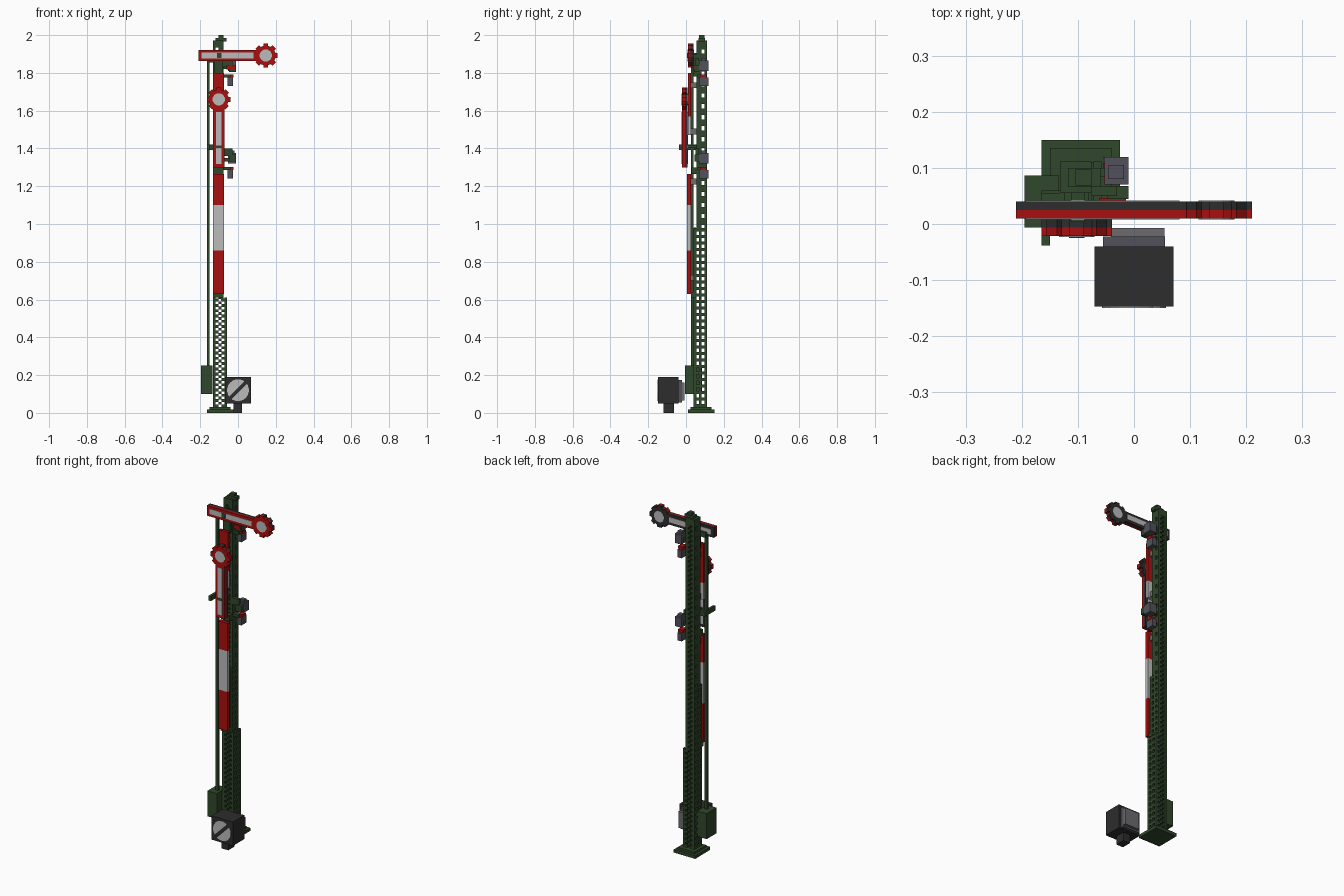
import bpy, bmesh, math
from mathutils import Matrix, Vector

cube = bpy.data.objects.get("Cube")
if cube:
    bpy.data.objects.remove(cube, do_unlink=True)


def material(name, rgb):
    m = bpy.data.materials.new(name)
    m.use_nodes = True
    m.diffuse_color = (*rgb, 1)
    m.node_tree.nodes["Principled BSDF"].inputs["Base Color"].default_value = (*rgb, 1)
    return m


GREEN = material("dark_green", (0.030, 0.063, 0.024))
RED = material("signal_red", (0.40, 0.005, 0.005))
WHITE = material("off_white", (0.50, 0.50, 0.50))
BLACK = material("charcoal", (0.026, 0.026, 0.027))
GREY = material("slate_grey", (0.085, 0.083, 0.105))
PALE = material("mid_grey", (0.15, 0.15, 0.16))


def add_box(bm, x0, x1, y0, y1, z0, z1, turn=None):
    """Axis-aligned box, optionally transformed afterwards."""
    mat = Matrix.Translation(((x0 + x1) / 2, (y0 + y1) / 2, (z0 + z1) / 2)) @ \
        Matrix.Diagonal((x1 - x0, y1 - y0, z1 - z0, 1))
    bmesh.ops.create_cube(bm, size=1, matrix=turn @ mat if turn else mat)


def add_disc(bm, x, z, r, y0, y1, sides=16):
    """Disc whose axis runs along y."""
    mat = Matrix.Translation((x, (y0 + y1) / 2, z)) @ Matrix.Rotation(math.pi / 2, 4, 'X') @ \
        Matrix.Rotation(math.pi / sides, 4, 'Z')
    bmesh.ops.create_cone(bm, cap_ends=True, segments=sides, radius1=r, radius2=r,
                          depth=y1 - y0, matrix=mat)


def finish(name, bm, mat):
    me = bpy.data.meshes.new(name)
    bm.to_mesh(me)
    bm.free()
    me.materials.append(mat)
    ob = bpy.data.objects.new(name, me)
    bpy.context.collection.objects.link(ob)
    return ob


def boxes(name, mat, *items):
    bm = bmesh.new()
    for it in items:
        add_box(bm, *it)
    return finish(name, bm, mat)


V = 0.014                       # lattice bar thickness
XL, XR_LOW, XR_UP = -0.132, -0.058, -0.076
Z_WIDE, Z_DEEP, Z_TOP = 0.61, 0.98, 1.965

# Base plate in two steps
boxes("base_plate", GREEN, (-0.165, -0.025, 0.01, 0.15, 0, 0.018),
      (-0.150, -0.040, 0.025, 0.135, 0.018, 0.03))

# Mast corner posts: the right pair steps inward, the front pair steps back
boxes("mast_posts", GREEN,
      *[(XL, XL + V, y, y + V, 0.03, top) for y, top in
        ((0.041, Z_DEEP), (0.069, Z_TOP), (0.097, Z_TOP))],
      *[(XR_LOW - V, XR_LOW, y, y + V, 0.03, Z_WIDE) for y in (0.041, 0.069, 0.097)],
      *[(XR_UP - V, XR_UP, y, y + V, Z_WIDE - V, top) for y, top in
        ((0.041, Z_DEEP), (0.069, Z_TOP), (0.097, Z_TOP))],
      (XL, XL + V, 0.055, 0.069, Z_DEEP, Z_TOP),
      (XR_UP - V, XR_UP, 0.055, 0.069, Z_DEEP, Z_TOP))

# Rungs on the two side faces
bm = bmesh.new()
z, step = 0.03, 0.0345
while z < Z_TOP - 0.02:
    deep = z < Z_DEEP
    xr = XR_LOW if z < Z_WIDE - 0.02 else XR_UP
    step = 0.0345 if deep else 0.058
    h = 0.016 if deep else 0.036
    for x in (XL, xr - V):
        add_box(bm, x, x + V, 0.083, 0.097, z, z + h)
        if deep:
            add_box(bm, x, x + V, 0.055, 0.069, z, z + h)
    z += step
finish("mast_side_rungs", bm, GREEN)

# Stepped cross bracing on the front and back faces
bm = bmesh.new()
row, z = 0, 0.03
while z < Z_TOP - V:
    wide = z < Z_WIDE - V
    x0, x1 = XL + V, (XR_LOW if wide else XR_UP) - V
    cols = 3 if wide else 2
    w = (x1 - x0) / cols
    for c in range(cols):
        if (c + row) % 2 == 0:
            for y in (0.041 if z < Z_DEEP else 0.055, 0.097):
                add_box(bm, x0 + c * w - 0.0005, x0 + (c + 1) * w + 0.0005,
                        y + 0.001, y + V - 0.001, z - 0.0005, z + V + 0.0005)
    row += 1
    z += V
finish("mast_cross_bracing", bm, GREEN)

# Stepped cap of the mast
boxes("mast_cap", GREEN, (XL, XR_UP, 0.055, 0.111, 1.935, 1.972),
      (-0.118, -0.060, 0.067, 0.100, 1.965, 1.986),
      (-0.104, -0.076, 0.069, 0.097, 1.986, 2.0))

# Striped board on the mast front
boxes("board_red", RED, (-0.132, -0.073, 0.006, 0.027, 0.63, 0.86),
      (-0.132, -0.073, 0.006, 0.027, 1.10, 1.265),
      (-0.132, -0.073, 0.010, 0.027, 1.57, 1.80))
boxes("board_white", WHITE, (-0.132, -0.073, 0.006, 0.027, 0.86, 1.10),
      (-0.132, -0.073, 0.010, 0.027, 1.47, 1.57))
boxes("board_brackets", PALE, *[(-0.118, -0.088, 0.027, 0.056, z, z + 0.03)
                               for z in (0.70, 1.21, 1.475, 1.72)])
boxes("board_foot", GREEN, (-0.132, -0.076, 0.027, 0.045, 0.61, 0.64),
      (-0.132, -0.076, 0.030, 0.056, 1.265, 1.30))

# Drive box and operating rod
boxes("drive_box", GREEN, (-0.195, -0.134, -0.006, 0.086, 0.10, 0.25))
boxes("operating_rod", GREEN, (-0.165, -0.150, 0.027, 0.041, 0.25, 1.87))


def signal_arm(name, pivot, disc_x, tail_x, y, turn):
    """Arm along local +x with a toothed end disc; red front, black back, white inlays."""
    rot = Matrix.Translation((pivot[0], y, pivot[1])) @ Matrix.Rotation(turn, 4, 'Y')
    for part, mat, y0, y1 in (("front", RED, 0, 0.015), ("back", BLACK, 0.015, 0.030)):
        bm = bmesh.new()
        add_box(bm, tail_x, disc_x - 0.03, y0, y1, -0.030, 0.030)
        add_disc(bm, disc_x, 0, 0.053, y0, y1)
        for i in range(8):
            t = Matrix.Translation((disc_x, 0, 0)) @ Matrix.Rotation(i * math.pi / 4, 4, 'Y')
            add_box(bm, 0.04, 0.063, y0, y1, -0.013, 0.013, t)
        bm.transform(rot)
        finish(f"{name}_{part}", bm, mat)
    bm = bmesh.new()
    for y0, y1 in ((-0.002, 0.003), (0.027, 0.032)):
        add_box(bm, tail_x + 0.017, disc_x - 0.066, y0, y1, -0.015, 0.015)
        add_disc(bm, disc_x, 0, 0.033, y0, y1, 12)
    bm.transform(rot)
    finish(f"{name}_white", bm, WHITE)


# Upper arm lies level, lower arm stands upright
signal_arm("upper_arm", (-0.10, 1.892), 0.247, -0.11, 0.010, 0)
signal_arm("lower_arm", (-0.102, 1.41), 0.25, -0.11, -0.021, -math.pi / 2)

# Arm pivots, cranks and levers
boxes("upper_arm_pivot", GREEN, (-0.112, -0.088, 0.004, 0.06, 1.878, 1.906),
      (-0.125, -0.080, 0.040, 0.06, 1.78, 1.90),
      (-0.165, -0.110, 0.040, 0.055, 1.855, 1.885))
boxes("lower_arm_pivot", GREEN, (-0.116, -0.088, -0.025, 0.06, 1.402, 1.416),
      (-0.165, -0.150, -0.038, 0.06, 1.392, 1.420),
      (-0.165, -0.118, 0.042, 0.06, 1.392, 1.420))

# Two lamp stations on the mast's left side
for name, z in (("upper", 1.73), ("lower", 1.24)):
    g = 0.0 if name == "upper" else 0.015
    boxes(f"{name}_lamp_bodies", GREY,
          (-0.055, -0.027, 0.070, 0.119, z, z + 0.045),
          (-0.053, -0.010, 0.070, 0.119, z + 0.08, z + 0.135),
          (-0.045, -0.018, 0.080, 0.105, z + 0.135, z + 0.148))
    boxes(f"{name}_lamp_red_cap", RED, (-0.055, -0.025, 0.075, 0.108, z + 0.045, z + 0.062))
    boxes(f"{name}_spectacle", GREEN,
          (-0.076, -0.030, 0.050, 0.068, z + 0.105 + g, z + 0.145 + g),
          (-0.048, -0.010, 0.045, 0.068, z + 0.075 + g, z + 0.112 + g),
          (-0.076, -0.040, 0.060, 0.085, z + 0.045, z + 0.062),
          (-0.076, -0.045, 0.085, 0.100, z + 0.09, z + 0.11))
boxes("upper_spectacle_glass", RED, (-0.062, -0.014, 0.040, 0.046, 1.818, 1.838))

# Ground signal: post, housing, rear covers
boxes("ground_signal_post", BLACK, (-0.024, 0.020, -0.119, -0.063, 0, 0.06))
boxes("ground_signal_housing", BLACK, (-0.070, 0.070, -0.147, -0.040, 0.05, 0.19))
boxes("ground_signal_cover", GREY, (-0.055, 0.055, -0.040, -0.022, 0.055, 0.175))
boxes("ground_signal_cover_cap", PALE, (-0.041, 0.054, -0.022, -0.007, 0.065, 0.162))

# White face disc split by a dark diagonal band
bm = bmesh.new()
add_disc(bm, 0, 0.12, 0.058, -0.150, -0.145, 20)
n = Vector((-1, 0, 1)).normalized()
centre = Vector((0, 0, 0.12))
for s in (-1, 1):
    bmesh.ops.bisect_plane(bm, geom=bm.verts[:] + bm.edges[:] + bm.faces[:],
                           plane_co=centre + n * s * 0.010, plane_no=n)
band = [f for f in bm.faces if abs((f.calc_center_median() - centre).dot(n)) < 0.009]
bmesh.ops.delete(bm, geom=band, context='FACES')
finish("ground_signal_face", bm, WHITE)
